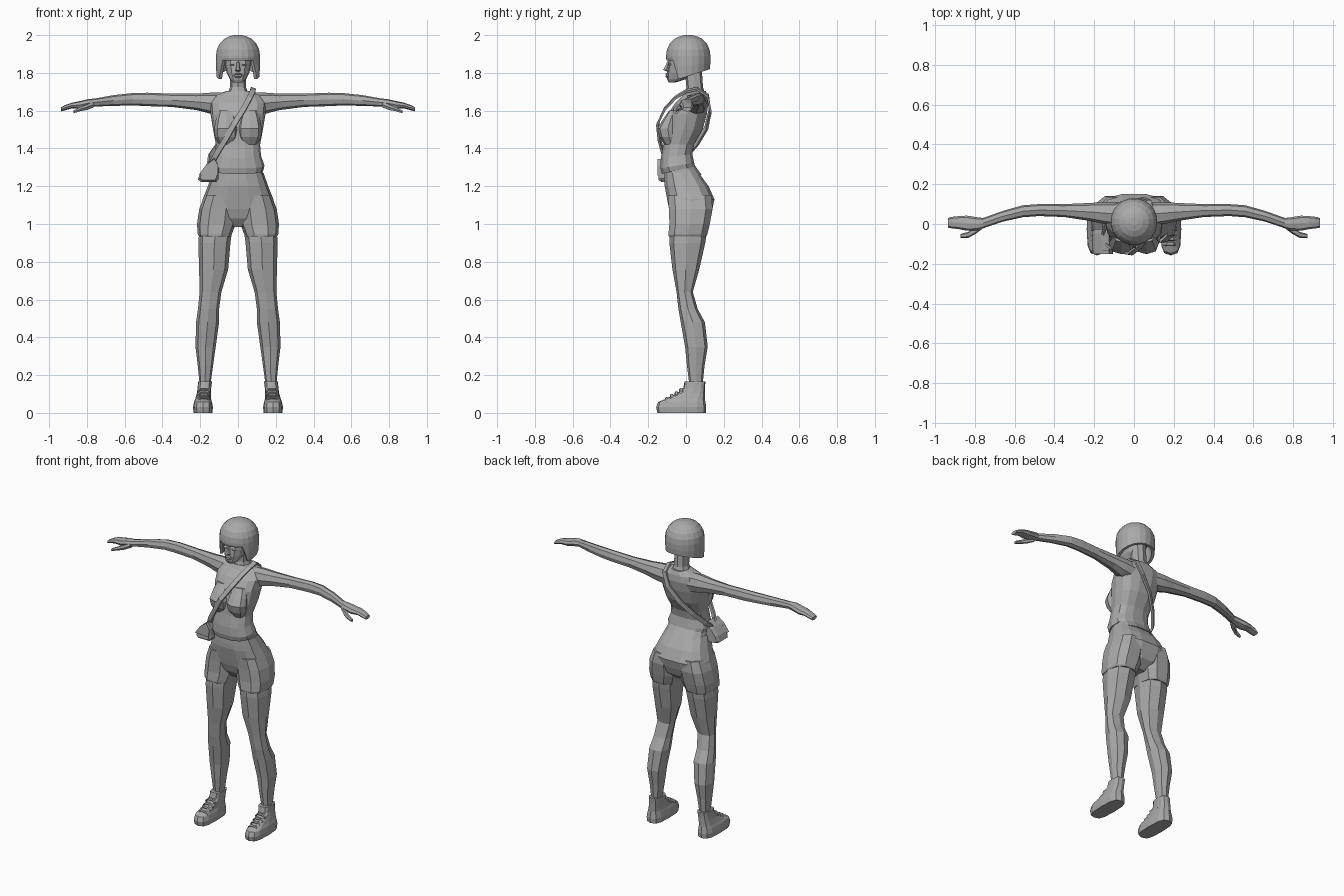
import bpy, bmesh, math
from mathutils import Vector

grey = bpy.data.materials.new("plain grey")
grey.diffuse_color = (0.4, 0.4, 0.4, 1)


def make(name, bm):
    bmesh.ops.recalc_face_normals(bm, faces=bm.faces)
    me = bpy.data.meshes.new(name)
    bm.to_mesh(me)
    bm.free()
    me.materials.append(grey)
    ob = bpy.data.objects.new(name, me)
    bpy.context.collection.objects.link(ob)
    return ob


def loft(name, rings, side=1):
    """Skin a list of closed rings and cap both ends; side=-1 mirrors in x."""
    bm = bmesh.new()
    vs = [[bm.verts.new((p[0] * side, p[1], p[2])) for p in r] for r in rings]
    n = len(vs[0])
    for a, b in zip(vs, vs[1:]):
        for i in range(n):
            bm.faces.new((a[i], a[(i + 1) % n], b[(i + 1) % n], b[i]))
    bm.faces.new(vs[0])
    bm.faces.new(vs[-1])
    return make(name, bm)


def unit(n, p):
    """Rounded-square outline inside -1..1, with a point facing each axis."""
    for i in range(n):
        a = 2 * math.pi * i / n
        c, s = math.cos(a), math.sin(a)
        yield math.copysign(abs(c) ** p, c), math.copysign(abs(s) ** p, s)


def level(z, x0, x1, y0, y1, n=12, p=0.8, slant=0.0):
    """Horizontal ring between x0..x1 and y0..y1, slant raises the back."""
    return [((x0 + x1) / 2 + (x1 - x0) / 2 * u, (y0 + y1) / 2 + (y1 - y0) / 2 * v, z + slant * v)
            for u, v in unit(n, p)]


def across(x, y0, y1, z0, z1, n=8, p=0.8):
    """Upright ring at one x, for limbs running sideways."""
    return [(x, (y0 + y1) / 2 + (y1 - y0) / 2 * u, (z0 + z1) / 2 + (z1 - z0) / 2 * v)
            for u, v in unit(n, p)]


def ribbon(name, pts, width, thick, centre):
    """Flat band along a path, its thin side facing away from centre."""
    pts = [Vector(p) for p in pts]
    rings = []
    for i, p in enumerate(pts):
        t = (pts[min(i + 1, len(pts) - 1)] - pts[max(i - 1, 0)]).normalized()
        out = p - Vector(centre)
        out = (out - t * out.dot(t)).normalized()
        w = t.cross(out) * width / 2
        o = out * thick / 2
        rings.append([p + w + o, p - w + o, p - w - o, p + w - o])
    return loft(name, rings)


# shirt: z, half width, front, back, slant
loft("shirt", [level(z, -w, w, f, b, 14, 0.8, s) for z, w, f, b, s in [
    (1.285, .135, -.13, .05, .02), (1.31, .14, -.137, .045, .015), (1.36, .122, -.135, .035, .01),
    (1.42, .117, -.122, .045, 0), (1.50, .132, -.115, .09, 0), (1.58, .145, -.1, .112, 0),
    (1.64, .15, -.06, .12, 0), (1.68, .125, -.02, .115, 0), (1.705, .06, -.005, .105, 0)]])
for s in (1, -1):
    loft("bust", [level(z, .062 - w, .062 + w, f, -.04, 8, .85) for z, w, f in [
        (1.42, .04, -.115), (1.46, .06, -.14), (1.505, .064, -.152), (1.55, .056, -.125),
        (1.60, .04, -.09)]], s)

# neck and head
loft("neck", [level(z, -w, w, f, b, 8) for z, w, f, b in [
    (1.68, .06, -.01, .105), (1.725, .042, .002, .09), (1.80, .042, -.005, .085), (1.85, .045, -.01, .08)]])
loft("head", [level(z, -w, w, f, b, 12, .85) for z, w, f, b in [
    (1.748, .024, -.09, -.06), (1.765, .042, -.1, -.005), (1.80, .06, -.1, .05),
    (1.85, .07, -.096, .08), (1.90, .075, -.085, .09)]])
loft("nose", [level(z, -w, w, f, -.085, 6) for z, w, f in [
    (1.808, .012, -.104), (1.816, .014, -.123), (1.835, .009, -.112), (1.86, .006, -.1)]])
loft("lips", [level(z, -w, w, f, -.085, 8) for z, w, f in [
    (1.774, .012, -.102), (1.782, .022, -.11), (1.788, .024, -.105), (1.794, .02, -.11),
    (1.80, .008, -.102)]])
for s in (1, -1):
    loft("eye", [level(z, .015, .046, f, -.07, 6) for z, f in [(1.838, -.09), (1.844, -.096), (1.85, -.09)]], s)

# bobbed hair with a fringe, open over the face
N = 20


def hair_ring(t, inset=1.0, lift=0.0):
    pts = []
    for i in range(N):
        a = 2 * math.pi * (i + .5) / N
        u, v = math.sin(a), -math.cos(a)
        low = 1.865 if v < -.65 else 1.765 + .055 * max(0, (v + .5) / 1.5)
        z = low + (1.89 - low) * min(t * 2, 1)
        r = 1.0 if t > 0 else .97
        if t > .5:
            q = (t - .5) * math.pi
            z, r = 1.89 + .11 * math.sin(q), math.cos(q) ** .85
        r *= inset
        pts.append((.118 * r * u, .012 + .119 * r * v, z + lift))
    return pts


top = hair_ring(.96)
inner = [(x, y, 1.885) for x, y, z in hair_ring(0, .8)]
loft("hair", [inner, hair_ring(0, .84)] + [hair_ring(t) for t in (0, .25, .5, .6, .7, .8, .89)]
     + [[(x, y, 2.0) for x, y, z in top]])

# shorts: hips and two leg openings
loft("waistband", [level(z, -w, w, f, b, 14, .8, .015) for z, w, f, b in [
    (1.245, .138, -.118, .085), (1.30, .126, -.115, .045)]])
loft("hips", [level(z, -w, w, f, b, 14, .75) for z, w, f, b in [
    (.985, .05, -.04, .07), (1.03, .13, -.075, .125), (1.08, .185, -.092, .142), (1.13, .188, -.102, .153),
    (1.20, .16, -.115, .122), (1.27, .135, -.115, .07)]])
for s in (1, -1):
    loft("shorts_leg", [level(z, a, b, f, k, 10, .75) for z, a, b, f, k in [
        (.935, .036, .207, -.095, .112), (.945, .033, .213, -.097, .117), (1.0, .012, .217, -.092, .13),
        (1.08, .005, .205, -.095, .145), (1.15, .01, .178, -.1, .14)]], s)

    # bare leg
    loft("leg", [level(z, a, b, f, k, 8, .8) for z, a, b, f, k in [
        (.10, .143, .203, .015, .085), (.17, .143, .205, .015, .09), (.25, .132, .213, .005, .098),
        (.35, .118, .225, -.005, .115), (.48, .1, .222, -.028, .1), (.55, .1, .212, -.04, .062),
        (.64, .088, .203, -.05, .036), (.76, .052, .206, -.072, .07), (.90, .04, .21, -.088, .102),
        (.97, .03, .205, -.088, .112)]], s)

    # high-top shoe: sole, toe and ankle in one skin
    loft("shoe", [level(z, a, b, f, k, 12, .65) for z, a, b, f, k in [
        (0, .135, .235, -.152, .105), (.03, .133, .238, -.158, .107), (.058, .138, .233, -.148, .103),
        (.075, .143, .226, -.105, .1), (.105, .144, .218, -.045, .1), (.13, .142, .214, -.015, .1),
        (.165, .138, .212, -.008, .103)]], s)
    for y, z in [(-.10, .078), (-.075, .093), (-.05, .107), (-.025, .126)]:
        loft("lace", [across(x, y - .011, y + .011, z - d - .007, z - d + .007, 6)
                      for x, d in [(.148, .016), (.165, 0), (.198, 0), (.214, .016)]], s)

    # arm, palm and finger block
    loft("arm", [across(x, f, b, l, h, 8, .85) for x, f, b, l, h in [
        (.08, -.01, .11, 1.575, 1.695), (.15, .0, .11, 1.585, 1.695), (.22, .015, .106, 1.603, 1.69),
        (.35, .035, .1, 1.62, 1.69), (.48, .04, .1, 1.624, 1.695), (.56, .034, .094, 1.628, 1.693),
        (.66, .012, .066, 1.625, 1.682), (.76, -.022, .03, 1.622, 1.664), (.79, -.032, .034, 1.618, 1.662),
        (.84, -.034, .042, 1.61, 1.65), (.88, -.026, .04, 1.612, 1.642), (.915, -.022, .036, 1.602, 1.63),
        (.937, -.018, .03, 1.596, 1.618)]], s)
    loft("thumb", [across(x, f, b, l, h, 6) for x, f, b, l, h in [
        (.765, -.026, .005, 1.615, 1.65), (.80, -.052, -.012, 1.602, 1.634),
        (.835, -.07, -.04, 1.596, 1.62), (.872, -.07, -.05, 1.585, 1.602)]], s)

# shoulder bag hung on the right hip
outline = [(-.212, 1.235), (-.195, 1.222), (-.115, 1.222), (-.102, 1.24), (-.105, 1.31),
           (-.125, 1.35), (-.165, 1.318), (-.2, 1.272)]
cx, cz = -.155, 1.275
loft("bag", [[(cx + (x - cx) * k, y, cz + (z - cz) * k) for x, z in outline]
             for y, k in [(-.145, .8), (-.13, 1), (-.05, 1), (-.025, .85)]])
loft("bag_flap", [[(x, y, z) for x, z in [(-.207, 1.262), (-.107, 1.256), (-.105, 1.31), (-.125, 1.345), (-.17, 1.312)]]
                  for y in (-.152, -.13)])

# strap running over the left shoulder and down the back
ribbon("strap", [(-.14, -.1, 1.32), (-.115, -.12, 1.37), (-.065, -.142, 1.45), (-.02, -.15, 1.53),
                 (.03, -.112, 1.61), (.062, -.055, 1.67), (.078, .0, 1.703), (.08, .06, 1.716),
                 (.075, .115, 1.68), (.04, .128, 1.6), (-.03, .108, 1.51), (-.095, .06, 1.43),
                 (-.145, .0, 1.36), (-.15, -.05, 1.32)], .028, .012, (0, .01, 1.5))
